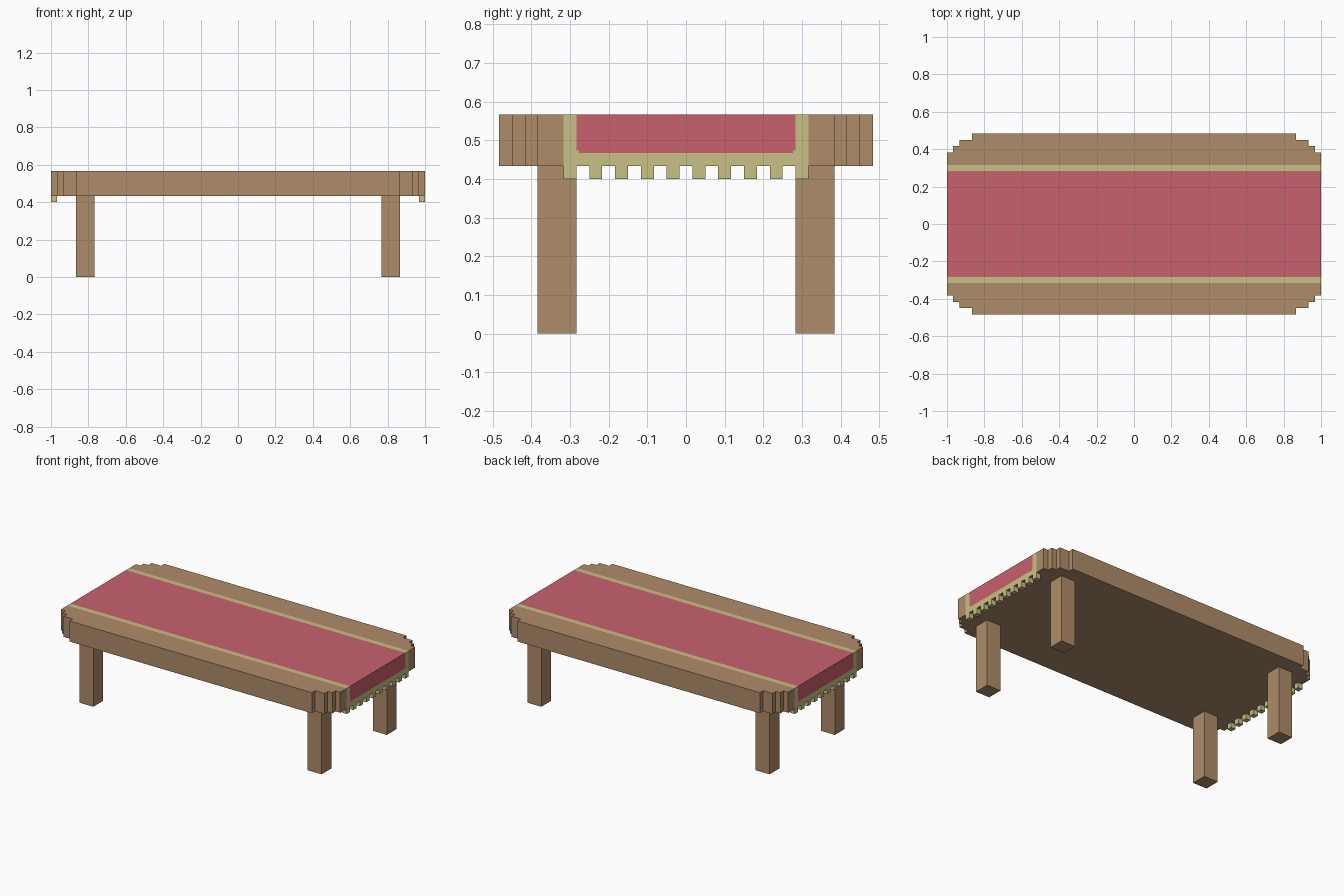
import bpy, bmesh
from mathutils import Vector

if "Cube" in bpy.data.objects:
    bpy.data.objects.remove(bpy.data.objects["Cube"])

U = 1 / 30  # block unit of the stepped style


def material(name, rgb):
    lin = [((c / 255 + 0.055) / 1.055) ** 2.4 for c in rgb]
    m = bpy.data.materials.new(name)
    m.diffuse_color = (*lin, 1)
    m.use_nodes = True
    m.node_tree.nodes["Principled BSDF"].inputs["Base Color"].default_value = m.diffuse_color
    return m


wood = material("wood", (175, 140, 106))
gold = material("gold trim", (201, 193, 131))
red = material("red cloth", (201, 97, 110))


def add_object(name, bm, mats):
    bmesh.ops.recalc_face_normals(bm, faces=bm.faces)
    me = bpy.data.meshes.new(name)
    bm.to_mesh(me)
    bm.free()
    for m in mats:
        me.materials.append(m)
    ob = bpy.data.objects.new(name, me)
    bpy.context.collection.objects.link(ob)
    return ob


def box(bm, lo, hi):
    verts = bmesh.ops.create_cube(bm, size=1)["verts"]
    for v in verts:
        v.co = Vector([(lo[i] if v.co[i] < 0 else hi[i]) * U for i in range(3)])


# Tabletop: stepped-corner outline, extruded up
corner = [(30, 11.5), (29, 11.5), (29, 12.5), (28, 12.5), (28, 13.5), (26, 13.5), (26, 14.5)]
outline = (corner + [(-x, y) for x, y in reversed(corner)]
           + [(-x, -y) for x, y in corner] + [(x, -y) for x, y in reversed(corner)])
bm = bmesh.new()
base = bm.faces.new([bm.verts.new((x * U, y * U, 13 * U)) for x, y in outline])
ext = bmesh.ops.extrude_face_region(bm, geom=[base], use_keep_orig=True)
for v in ext["geom"]:
    if isinstance(v, bmesh.types.BMVert):
        v.co.z = 17 * U
bmesh.ops.recalc_face_normals(bm, faces=bm.faces)

# Runner: cut the top and ends along its borders, then colour by position
cuts = [((0, s * y * U, 0), (0, 1, 0)) for s in (-1, 1) for y in (8.3, 8.5, 9.5)]
cuts += [((0, 0, z * U), (0, 0, 1)) for z in (14, 14.2)]
for co, no in cuts:
    bmesh.ops.bisect_plane(bm, geom=bm.verts[:] + bm.edges[:] + bm.faces[:],
                           plane_co=co, plane_no=no)
bm.normal_update()
for f in bm.faces:
    c = f.calc_center_median() / U
    y = abs(c.y)
    top, end = f.normal.z > 0.9, abs(f.normal.x) > 0.9
    if (top or end) and y < 9.5:
        notch = end and y > 8.3 and c.z < 14.2
        f.material_index = 2 if y < 8.5 and c.z > 14 and not notch else 1
add_object("tabletop_with_runner", bm, [wood, gold, red])

# Legs and fringe on both ends
for side, sx in (("left", -1), ("right", 1)):
    for depth, sy in (("front", -1), ("back", 1)):
        bm = bmesh.new()
        xs, ys = sorted((sx * 23, sx * 26)), sorted((sy * 8.5, sy * 11.5))
        box(bm, (xs[0], ys[0], 0), (xs[1], ys[1], 13))
        add_object(f"{depth}_{side}_leg", bm, [wood])
    bm = bmesh.new()
    xs = sorted((sx * 29, sx * 30))
    for i in range(10):
        y = -9.5 + 2 * i
        box(bm, (xs[0], y, 12), (xs[1], y + 1, 13))
    add_object(f"{side}_fringe", bm, [gold])
